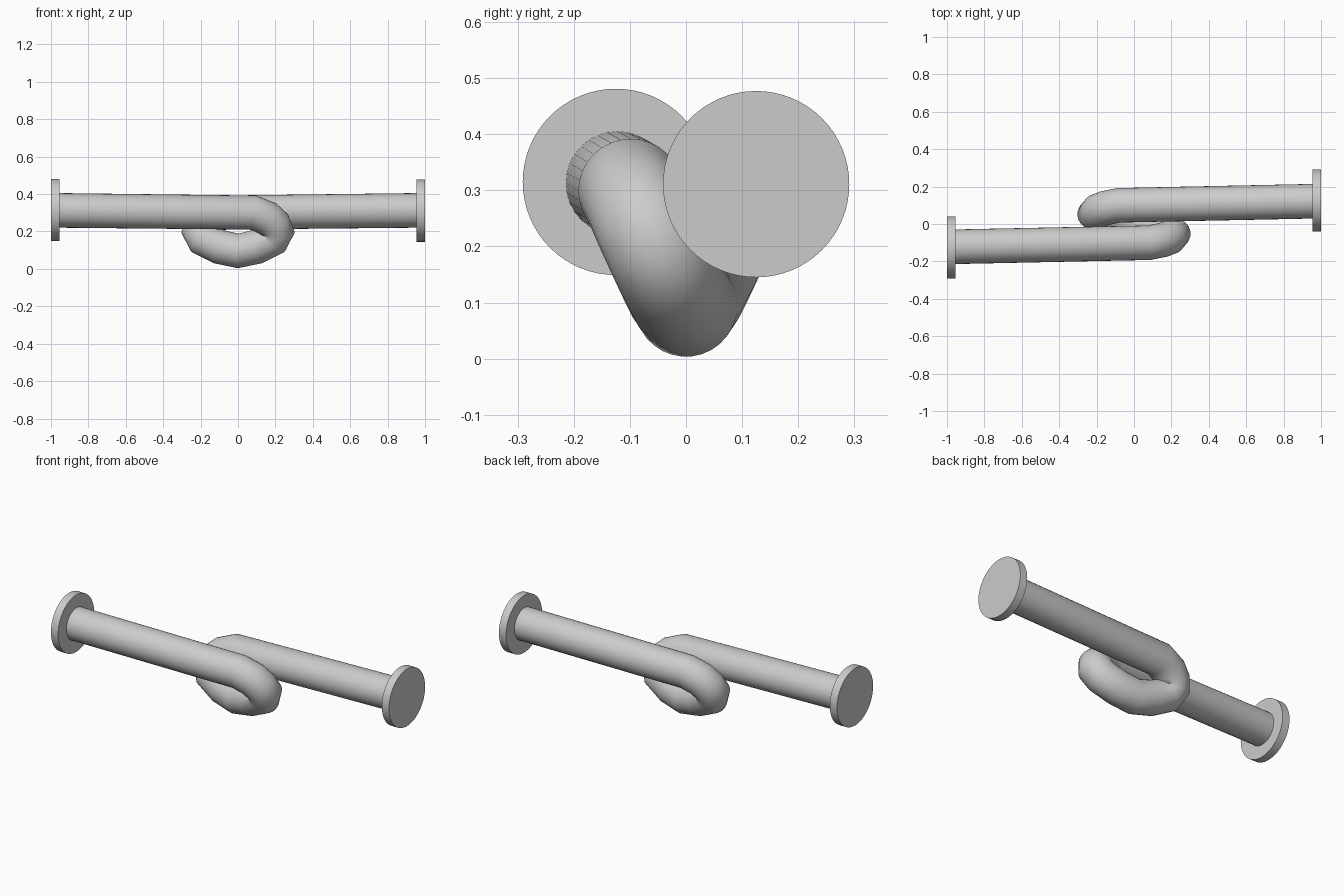
import bpy
import math

# Remove the default cube
cube = bpy.data.objects.get("Cube")
if cube:
    bpy.data.objects.remove(cube, do_unlink=True)

# Single grey metal
grey = bpy.data.materials.new("plain grey")
grey.use_nodes = True
colour = (0.6, 0.6, 0.6, 1.0)
grey.diffuse_color = colour
grey.node_tree.nodes["Principled BSDF"].inputs["Base Color"].default_value = colour

TUBE_RADIUS = 0.0925


def finish(obj, angle):
    obj.data.materials.clear()
    obj.data.materials.append(grey)
    bpy.ops.object.select_all(action='DESELECT')
    obj.select_set(True)
    bpy.context.view_layer.objects.active = obj
    bpy.ops.object.shade_smooth_by_angle(angle=math.radians(angle))


# Looped rod: half of the centre line, mirrored by a half turn about z
half = [(-0.97, -0.122, 0.313), (0.08, -0.1, 0.301), (0.155, -0.085, 0.272),
        (0.193, -0.07, 0.237), (0.21, -0.053, 0.2), (0.187, -0.034, 0.159),
        (0.1, -0.014, 0.118)]
path = half + [(0, 0, 0.096)] + [(-x, -y, z) for x, y, z in reversed(half)]

curve = bpy.data.curves.new("looped_rod", 'CURVE')
curve.dimensions = '3D'
curve.bevel_depth = TUBE_RADIUS
curve.bevel_resolution = 14
curve.use_fill_caps = True
spline = curve.splines.new('POLY')
spline.points.add(len(path) - 1)
for point, co in zip(spline.points, path):
    point.co = (*co, 1)
rod = bpy.data.objects.new("looped_rod", curve)
bpy.context.collection.objects.link(rod)
bpy.context.view_layer.objects.active = rod
bpy.ops.object.select_all(action='DESELECT')
rod.select_set(True)
bpy.ops.object.convert(target='MESH')
finish(bpy.context.view_layer.objects.active, 60)

# End flanges
for name, side, height in (("right_flange", -1, 0.315), ("left_flange", 1, 0.311)):
    bpy.ops.mesh.primitive_cylinder_add(
        vertices=64, radius=0.166, depth=0.046,
        location=(side * 0.977, side * 0.125, height),
        rotation=(0, math.pi / 2, 0))
    flange = bpy.context.object
    flange.name = name
    finish(flange, 30)
